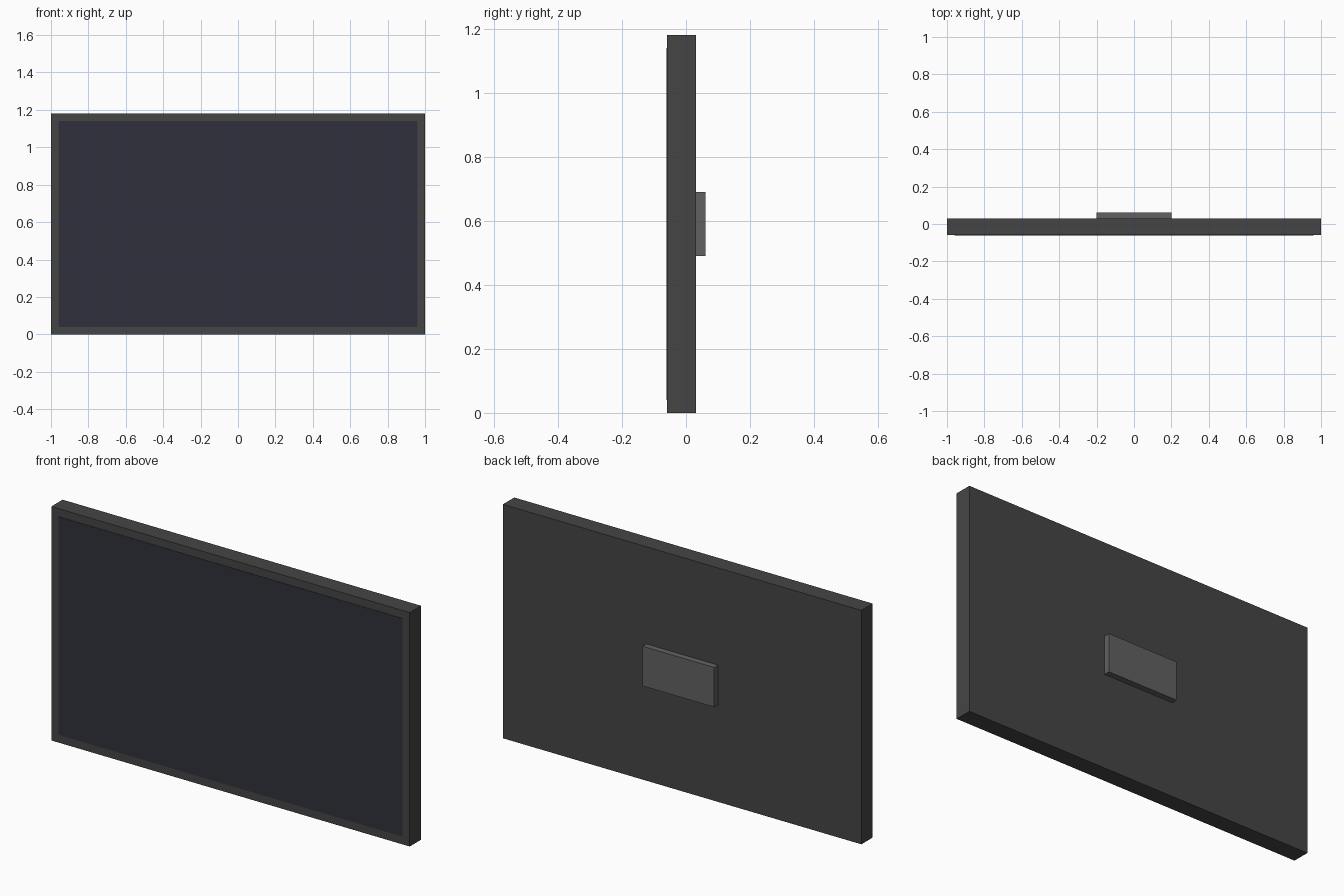
import bpy

if "Cube" in bpy.data.objects:
    bpy.data.objects.remove(bpy.data.objects["Cube"])


def material(name, rgb):
    mat = bpy.data.materials.new(name)
    mat.diffuse_color = (*rgb, 1)
    mat.use_nodes = True
    mat.node_tree.nodes["Principled BSDF"].inputs["Base Color"].default_value = mat.diffuse_color
    return mat


def box(name, x, y, z, mat):
    """Box spanning the (min, max) ranges on each axis."""
    spans = (x, y, z)
    bpy.ops.mesh.primitive_cube_add(size=1, location=[(a + b) / 2 for a, b in spans])
    obj = bpy.context.object
    obj.name = name
    obj.scale = [b - a for a, b in spans]
    bpy.ops.object.transform_apply(location=False, rotation=False, scale=True)
    obj.data.materials.append(mat)
    return obj


HEIGHT = 1.18
BEZEL = 0.04
FRONT, BACK = -0.0595, 0.0305

dark = material("dark_casing", (0.06, 0.06, 0.06))
glass = material("screen_glass", (0.03, 0.03, 0.045))
grey = material("mount_grey", (0.12, 0.12, 0.12))

# Flat casing
box("casing", (-1, 1), (FRONT, BACK), (0, HEIGHT), dark)

# Screen panel, standing barely proud of the bezel
box("screen", (-1 + BEZEL, 1 - BEZEL), (FRONT - 0.002, FRONT + 0.008),
    (BEZEL, HEIGHT - BEZEL), glass)

# Wall mount plate, centred on the back
mid = HEIGHT / 2
box("wall_mount", (-0.2, 0.2), (BACK, BACK + 0.031), (mid - 0.1, mid + 0.1), grey)
